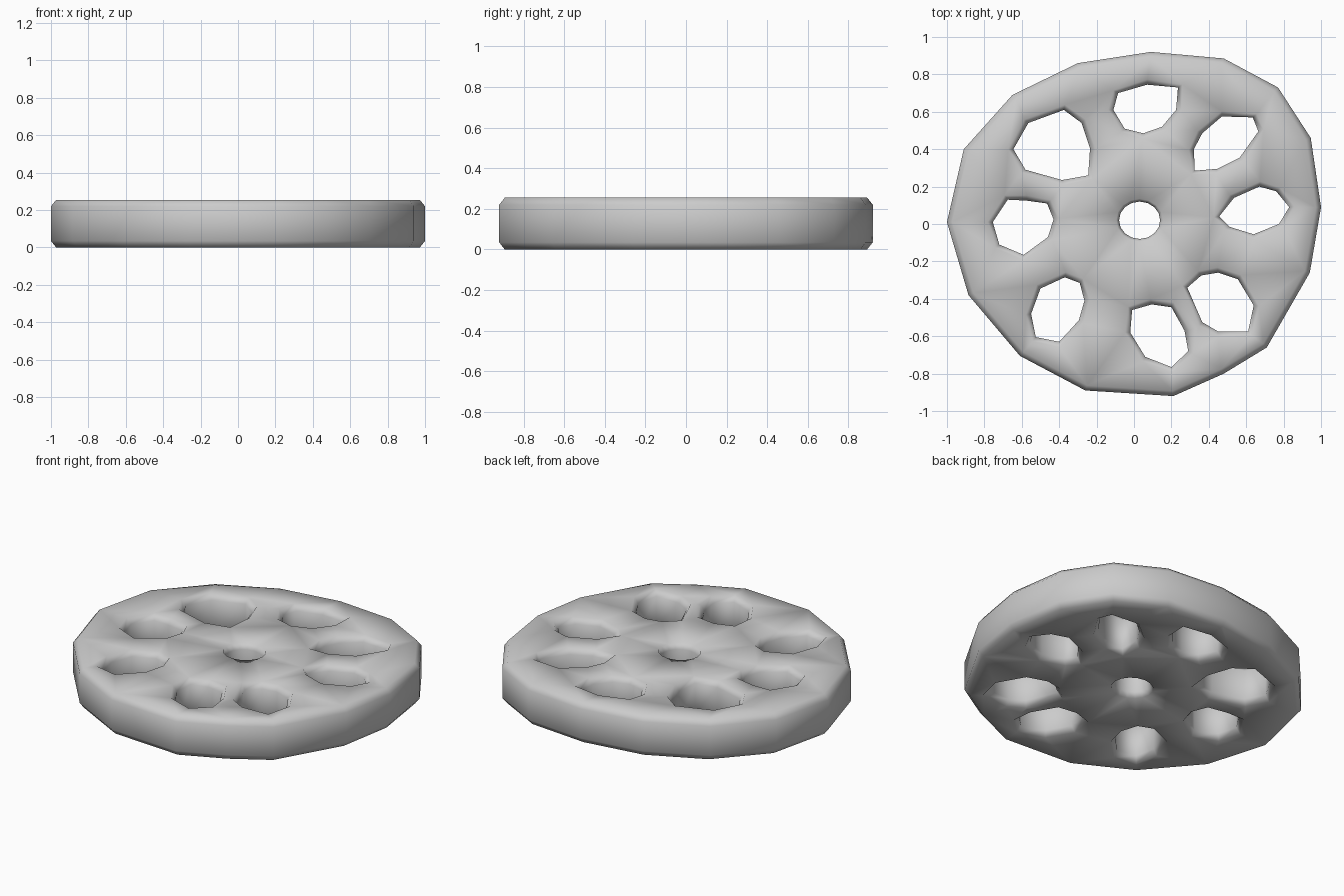
import bpy
import bmesh
from math import sin, cos, pi
from mathutils import Vector

if "Cube" in bpy.data.objects:
    bpy.data.objects.remove(bpy.data.objects["Cube"])

HEIGHT = 0.255
BEVEL_Z = 0.035
BEVEL = 0.028

bm = bmesh.new()
caps = {0: [], 3: []}


def add_wall(points, grow):
    """Chamfered vertical wall; grow > 0 flares the rims outward, < 0 pulls them in."""
    pts = [Vector(p) for p in points]
    mid = sum(pts, Vector((0, 0))) / len(pts)
    rims = [p + (p - mid).normalized() * grow for p in pts]
    levels = [(rims, 0), (pts, BEVEL_Z), (pts, HEIGHT - BEVEL_Z), (rims, HEIGHT)]
    rings = [[bm.verts.new((p.x, p.y, z)) for p in loop] for loop, z in levels]
    n = len(pts)
    for low, high in zip(rings, rings[1:]):
        for i in range(n):
            j = (i + 1) % n
            bm.faces.new((low[i], low[j], high[j], high[i]))
    for k in caps:
        ring = rings[k]
        caps[k] += [bm.edges.get((ring[i], ring[(i + 1) % n])) for i in range(n)]


# Outer rim
add_wall([(.09, .92), (.48, .885), (.77, .73), (.945, .46), (1, .09), (.94, -.26),
          (.71, -.66), (.48, -.80), (.21, -.92), (-.26, -.89), (-.61, -.705),
          (-.885, -.38), (-1, .01), (-.91, .40), (-.65, .69), (-.30, .86)], -BEVEL)

# Round axle hole
add_wall([(.03 + .11 * cos(i * pi / 8), .02 + .10 * sin(i * pi / 8))
          for i in range(16)], .015)

# Eight irregular holes, clockwise from the top
add_wall([(-.11, .61), (-.085, .70), (.07, .745), (.235, .73),
          (.225, .61), (.15, .52), (.05, .485), (-.05, .51)], BEVEL)
add_wall([(.32, .40), (.365, .485), (.47, .575), (.635, .57),
          (.665, .495), (.565, .355), (.445, .295), (.325, .285)], BEVEL)
add_wall([(.455, .04), (.535, .14), (.67, .20), (.76, .175),
          (.83, .09), (.775, 0), (.64, -.055), (.51, -.015)], BEVEL)
add_wall([(.285, -.34), (.36, -.275), (.45, -.26), (.555, -.295),
          (.64, -.435), (.61, -.575), (.45, -.575), (.365, -.525)], BEVEL)
add_wall([(-.01, -.46), (.095, -.43), (.20, -.445), (.27, -.57),
          (.29, -.68), (.20, -.765), (.06, -.71), (-.02, -.58)], BEVEL)
add_wall([(-.50, -.345), (-.37, -.285), (-.29, -.315), (-.265, -.41),
          (-.295, -.515), (-.40, -.63), (-.525, -.605), (-.55, -.48)], BEVEL)
add_wall([(-.675, .13), (-.575, .125), (-.465, .11), (-.43, .025),
          (-.46, -.07), (-.59, -.165), (-.72, -.11), (-.755, .01)], BEVEL)
add_wall([(-.645, .40), (-.565, .54), (-.375, .61), (-.28, .54),
          (-.235, .405), (-.245, .26), (-.385, .235), (-.58, .29)], BEVEL)

# Flat top and bottom faces between the rim and the holes
for edges, normal in ((caps[0], (0, 0, -1)), (caps[3], (0, 0, 1))):
    bmesh.ops.triangle_fill(bm, edges=edges, use_beauty=True, normal=normal)
bmesh.ops.recalc_face_normals(bm, faces=bm.faces[:])
for face in bm.faces:
    face.smooth = True

mesh = bpy.data.meshes.new("pierced_disc")
bm.to_mesh(mesh)
bm.free()
bpy.context.collection.objects.link(bpy.data.objects.new("pierced_disc", mesh))
